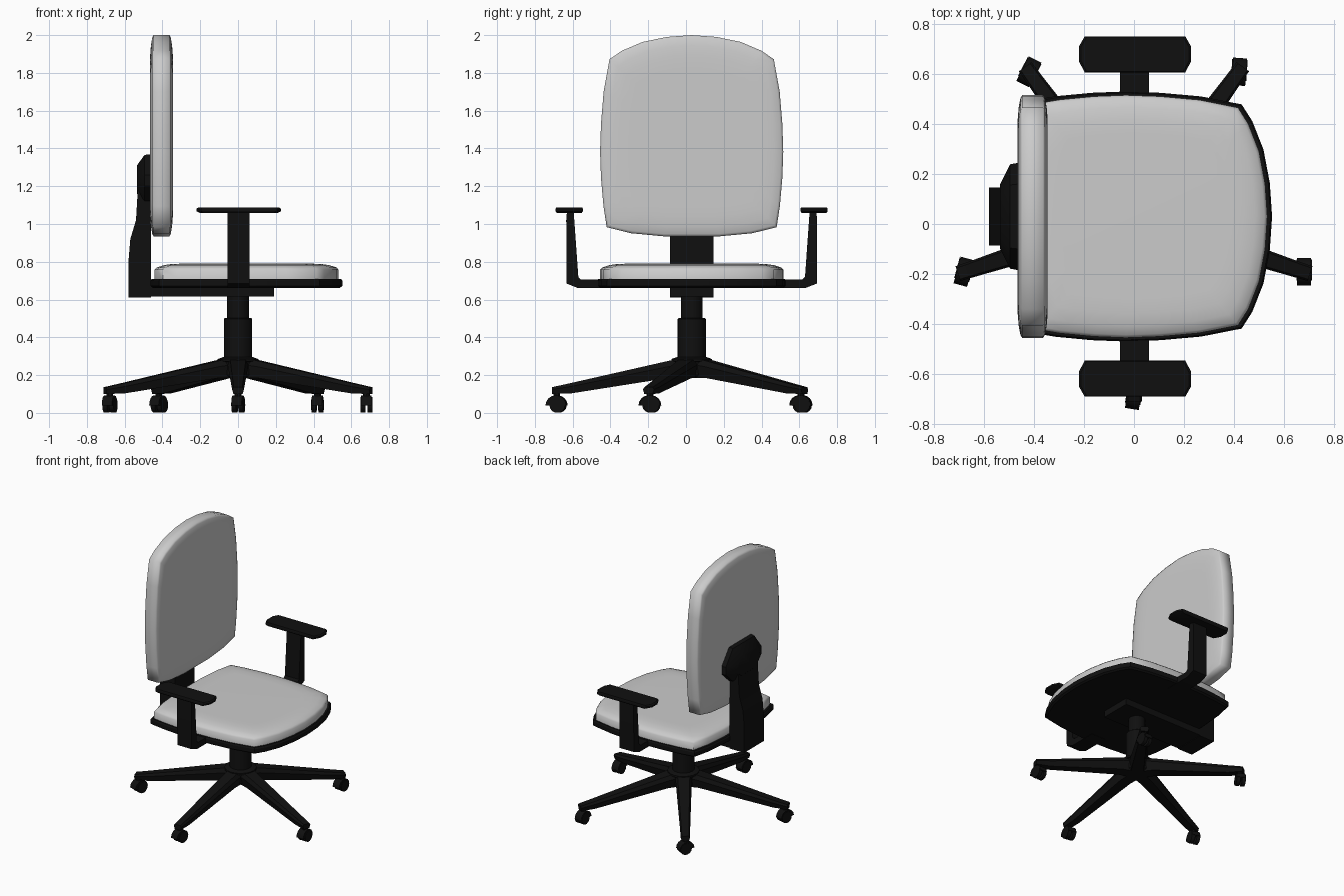
import bpy, bmesh
from math import sin, cos, pi, radians
from mathutils import Matrix, Vector

if "Cube" in bpy.data.objects:
    bpy.data.objects.remove(bpy.data.objects["Cube"])

CY = 0.03  # the chair's symmetry plane
black = bpy.data.materials.new("black_plastic")
black.diffuse_color = (0.005, 0.005, 0.005, 1)
black.use_nodes = True
black.node_tree.nodes["Principled BSDF"].inputs["Base Color"].default_value = black.diffuse_color


def loft(name, rings, mat=black, angle=30, matrix=None):
    """Skin equal-length rings of 3D points, cap both ends."""
    bm = bmesh.new()
    vs = [[bm.verts.new(p) for p in r] for r in rings]
    n = len(rings[0])
    for a, b in zip(vs, vs[1:]):
        for i in range(n):
            j = (i + 1) % n
            bm.faces.new((a[i], a[j], b[j], b[i]))
    bm.faces.new(vs[0][::-1])
    bm.faces.new(vs[-1])
    if matrix:
        bmesh.ops.transform(bm, matrix=matrix, verts=bm.verts)
    bmesh.ops.recalc_face_normals(bm, faces=bm.faces)
    me = bpy.data.meshes.new(name)
    bm.to_mesh(me)
    bm.free()
    ob = bpy.data.objects.new(name, me)
    bpy.context.collection.objects.link(ob)
    if mat:
        me.materials.append(mat)
    bpy.ops.object.select_all(action='DESELECT')
    ob.select_set(True)
    bpy.context.view_layer.objects.active = ob
    bpy.ops.object.shade_smooth_by_angle(angle=radians(angle))
    return ob


def lathe(name, profile, n=20):
    """Revolve (radius, z) points round the centre column."""
    return loft(name, [[(r * cos(2 * pi * i / n), CY + r * sin(2 * pi * i / n), z)
                        for i in range(n)] for r, z in profile])


def rect(x0, x1, y0, y1, z):
    return [(x0, y0, z), (x1, y0, z), (x1, y1, z), (x0, y1, z)]


# Shared cushion outline: (half width, distance 0..1 along the pad)
half = [(0.15, 0.0), (0.32, 0.015), (0.45, 0.045), (0.467, 0.15), (0.48, 0.29), (0.485, 0.42),
        (0.48, 0.56), (0.466, 0.72), (0.435, 0.88), (0.37, 0.922), (0.26, 0.966), (0.13, 0.991)]
outline = half + [(0, 1.0)] + [(-w, t) for w, t in reversed(half)]


def pad_rings(layers, length, place, width=1.0):
    """Each layer is (inset, height); place maps (across, along, height) to 3D."""
    rings = []
    for inset, h in layers:
        s = 1 - inset / 0.5
        rings.append([place(w * s * width, (0.5 + (t - 0.5) * s) * length, h) for w, t in outline])
    return rings


# Backrest cushion
dome = [(0.0, 0.042), (0.012, 0.049), (0.05, 0.056), (0.10, 0.06), (0.16, 0.06)]
layers = [(i, -h) for i, h in reversed(dome)] + dome
loft("backrest", pad_rings(layers, 1.065, lambda a, l, h: (-0.405 + h, CY + a, 0.935 + l)), None, 65)

# Seat cushion and the shell beneath it
loft("seat", pad_rings([(0.0, 0.70), (0.0, 0.758), (0.012, 0.77), (0.05, 0.782), (0.10, 0.789), (0.16, 0.79)],
                       0.975, lambda a, l, h: (-0.442 + l, CY + a, h)), None, 65)
loft("seat_shell", pad_rings([(0.012, 0.662), (0.0, 0.672), (0.0, 0.7), (0.006, 0.71)],
                             1.015, lambda a, l, h: (-0.463 + l, CY + a, h), 1.03))

# Tilt mechanism under the seat
loft("tilt_mechanism", [rect(-0.5, 0.19, CY - 0.115, CY + 0.115, z) for z in (0.615, 0.67)])

# Back support: side profile extruded across
spine = [(-0.58, 0.61), (-0.58, 0.8), (-0.57, 0.92), (-0.54, 1.02), (-0.53, 1.19), (-0.49, 1.34),
         (-0.46, 1.34), (-0.46, 0.61)]
loft("back_support", [[(x, CY + y, z) for x, z in spine] for y in (-0.115, 0.115)])

# Octagonal mounting plate behind the backrest
octagon = [(-0.215, 1.2), (-0.215, 1.26), (-0.13, 1.37), (0.13, 1.37),
           (0.215, 1.26), (0.215, 1.2), (0.13, 1.12), (-0.13, 1.12)]
loft("back_plate", [[(x, CY + y * s, 1.22 + (z - 1.22) * s) for y, z in octagon]
                    for x, s in ((-0.46, 1), (-0.495, 0.97), (-0.535, 0.6))])

# Gas column and hub
lathe("column", [(0.075, 0.28), (0.075, 0.497), (0.068, 0.503), (0.057, 0.503), (0.057, 0.64)])
lathe("hub", [(0.07, 0.185), (0.09, 0.2), (0.095, 0.27), (0.108, 0.272), (0.108, 0.285), (0.08, 0.295)])

# Armrests: bent bracket plus pad, one each side
bracket = [((0.40, 0.66), (0.40, 0.705)), ((0.60, 0.66), (0.585, 0.705)),
           ((0.663, 0.685), (0.60, 0.72)), ((0.664, 1.02), (0.622, 1.03)), ((0.66, 1.07), (0.625, 1.07))]
pad_shape = [(-0.22, 0.62), (-0.22, 0.68), (-0.197, 0.72), (0.205, 0.72),
             (0.228, 0.68), (0.228, 0.62), (0.205, 0.576), (-0.197, 0.576)]
for side, s in (("left", 1), ("right", -1)):
    loft(side + "_arm", [[(-0.056, CY + s * a[0], a[1]), (0.06, CY + s * a[0], a[1]),
                          (0.06, CY + s * b[0], b[1]), (-0.056, CY + s * b[0], b[1])] for a, b in bracket])
    loft(side + "_arm_pad", [[(x * k, CY + s * (0.648 + (y - 0.648) * k), z) for x, y in pad_shape]
                             for z, k in ((1.059, 0.92), (1.068, 1), (1.08, 1), (1.087, 0.96))])

# Five-star base with casters; second value is each caster's swivel
for i, (ang, yaw) in enumerate([(-90, -9), (-18, 0), (54, -4), (126, -27), (198, -15)], 1):
    turn = Matrix.Translation((0, CY, 0)) @ Matrix.Rotation(radians(ang), 4, 'Z')
    sections = [(0.04, 0.056, 0.185, 0.292), (0.12, 0.054, 0.185, 0.276),
                (0.64, 0.034, 0.103, 0.158), (0.74, 0.031, 0.1, 0.136)]
    loft(f"base_leg_{i}", [[(r, -w * 0.75, lo), (r, w * 0.75, lo), (r, w, (lo + 2 * hi) / 3),
                            (r, w * 0.75, hi), (r, -w * 0.75, hi), (r, -w, (lo + 2 * hi) / 3)]
                           for r, w, lo, hi in sections], matrix=turn)
    tip = turn @ Vector((0.715, 0, 0))
    place = Matrix.Translation(tip) @ Matrix.Rotation(radians(yaw), 4, 'Z')
    # twin wheels
    for side, x0, x1 in (("a", -0.031, -0.006), ("b", 0.006, 0.031)):
        loft(f"caster_{i}_wheel_{side}", [[(x, 0.008 + 0.042 * cos(k * pi / 7), 0.042 + 0.042 * sin(k * pi / 7))
                                           for k in range(14)] for x in (x0, x1)], matrix=place)
    # hood over the wheels
    arc = [(0.055 * cos(k * pi / 8), 0.04 + 0.053 * sin(k * pi / 8)) for k in range(9)]
    loft(f"caster_{i}_hood", [[(x, y, z) for y, z in arc] for x in (-0.028, 0.028)], matrix=place)
    loft(f"caster_{i}_stem", [[(0.018 * cos(k * pi / 4), 0.018 * sin(k * pi / 4), z) for k in range(8)]
                              for z in (0.07, 0.12)], matrix=place)
